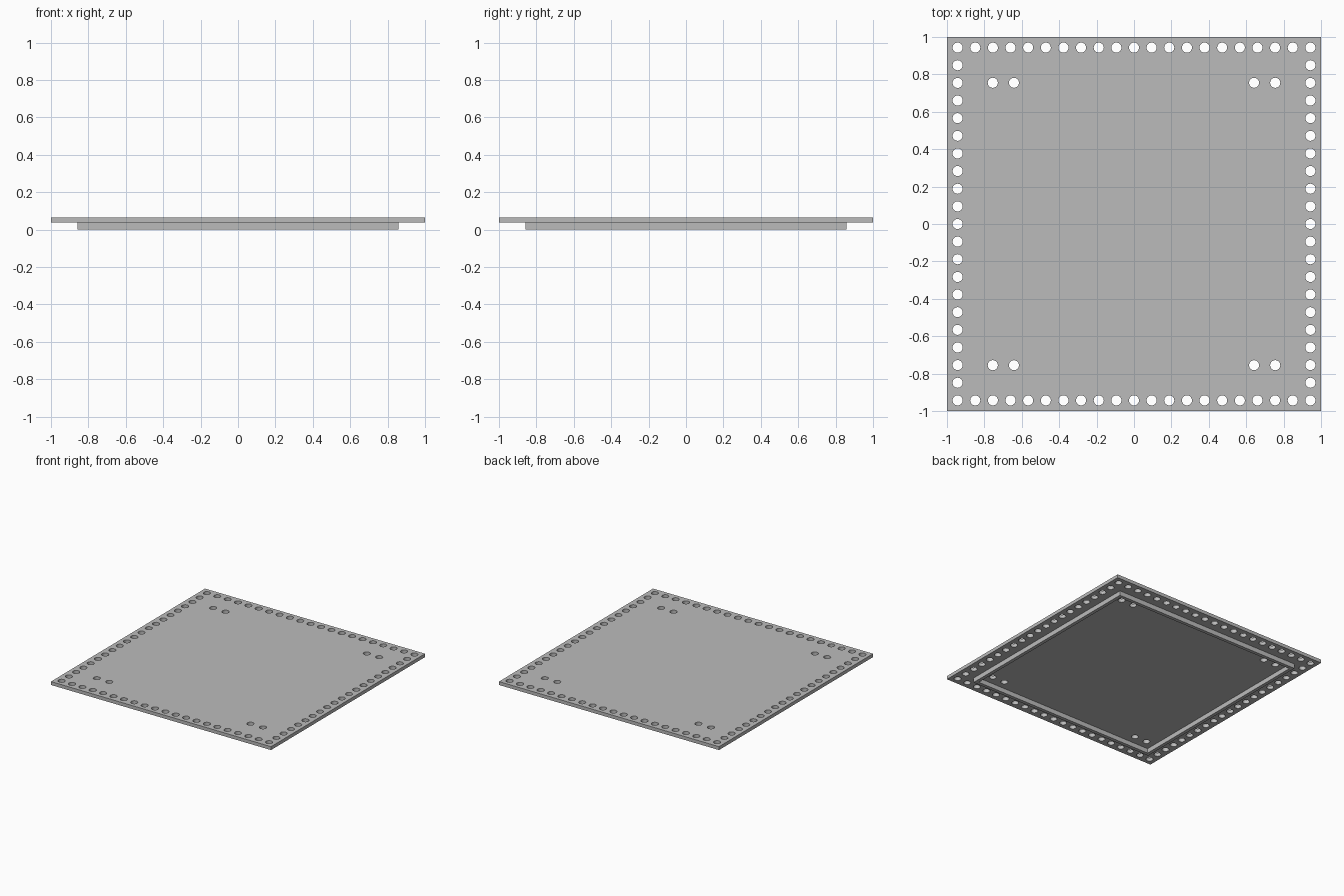
import bpy
import bmesh
import math
from mathutils import Matrix

cube = bpy.data.objects.get("Cube")
if cube:
    bpy.data.objects.remove(cube, do_unlink=True)

RIM_H = 0.038      # height of the locating rim
TOP = 0.066        # top of the plate
HOLE_R = 0.027
EDGE = 0.943       # distance of the hole rows from the centre
STEPS = 20         # hole spacings per side

grey = bpy.data.materials.new("plain grey")
grey.use_nodes = True
colour = (0.5, 0.5, 0.5, 1)
grey.diffuse_color = colour
grey.node_tree.nodes["Principled BSDF"].inputs["Base Color"].default_value = colour


def make_object(name, bm):
    bmesh.ops.recalc_face_normals(bm, faces=bm.faces)
    mesh = bpy.data.meshes.new(name)
    bm.to_mesh(mesh)
    bm.free()
    mesh.materials.append(grey)
    obj = bpy.data.objects.new(name, mesh)
    bpy.context.scene.collection.objects.link(obj)
    return obj


def add_box(bm, half, z0, z1):
    place = Matrix.Translation((0, 0, (z0 + z1) / 2)) @ Matrix.Diagonal((2 * half, 2 * half, z1 - z0, 1))
    bmesh.ops.create_cube(bm, size=1, matrix=place)


def subtract(target, cutter):
    cutter.hide_render = True
    mod = target.modifiers.new("cut", 'BOOLEAN')
    mod.operation = 'DIFFERENCE'
    mod.solver = 'EXACT'
    mod.object = cutter
    bpy.context.view_layer.objects.active = target
    bpy.ops.object.modifier_apply(modifier=mod.name)
    bpy.data.objects.remove(cutter, do_unlink=True)


# Hole centres: evenly spaced rows along all four sides, corners shared
centres = set()
for i in range(STEPS + 1):
    t = round(-EDGE + 2 * EDGE * i / STEPS, 4)
    for side in (-EDGE, EDGE):
        centres.update({(t, side), (side, t)})

# A pair of mounting holes near each corner
for sx in (-1, 1):
    for sy in (-1, 1):
        centres.update({(sx * x, sy * 0.755) for x in (0.642, 0.755)})

# Plate with all holes drilled through
bm = bmesh.new()
add_box(bm, 1, RIM_H, TOP)
plate = make_object("plate", bm)

bm = bmesh.new()
for x, y in sorted(centres):
    bmesh.ops.create_cone(bm, cap_ends=True, segments=24, radius1=HOLE_R, radius2=HOLE_R,
                          depth=0.2, matrix=Matrix.Translation((x, y, TOP)))
subtract(plate, make_object("hole_cutter", bm))

# Thin square rim under the plate
bm = bmesh.new()
add_box(bm, 0.858, 0, RIM_H)
rim = make_object("locating_rim", bm)
bm = bmesh.new()
add_box(bm, 0.83, -0.1, 0.1)
subtract(rim, make_object("rim_cutter", bm))

# Smooth hole walls, sharp edges elsewhere
bpy.ops.object.select_all(action='DESELECT')
plate.select_set(True)
bpy.context.view_layer.objects.active = plate
bpy.ops.object.shade_smooth_by_angle(angle=math.radians(30))
